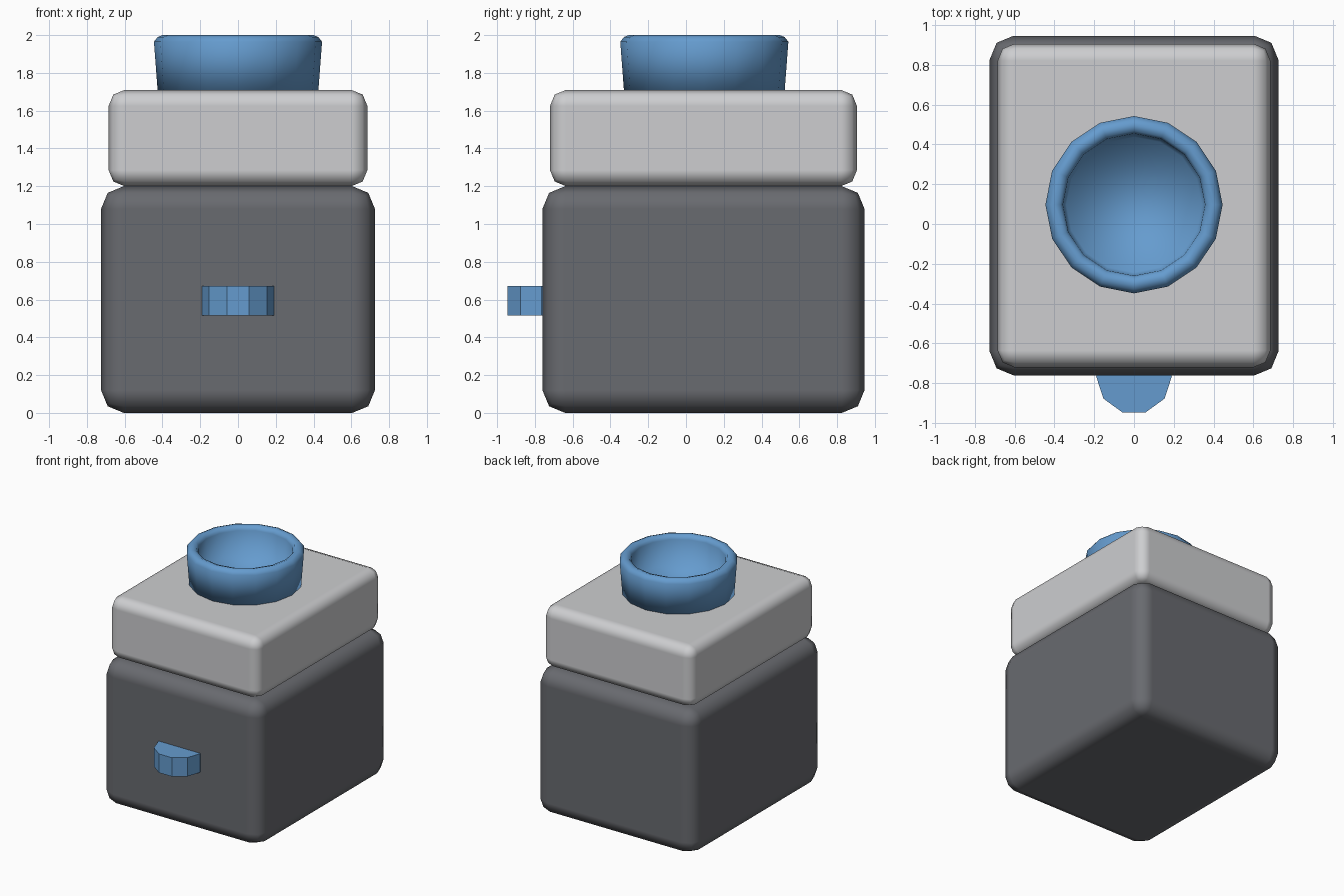
import bpy, bmesh, math
from mathutils import Matrix

cube = bpy.data.objects.get("Cube")
if cube:
    bpy.data.objects.remove(cube, do_unlink=True)


def material(name, rgb):
    m = bpy.data.materials.new(name)
    m.use_nodes = True
    m.diffuse_color = (*rgb, 1)
    m.node_tree.nodes["Principled BSDF"].inputs["Base Color"].default_value = (*rgb, 1)
    return m


dark_grey = material("dark grey", (0.14, 0.145, 0.16))
light_grey = material("light grey", (0.61, 0.615, 0.63))
blue = material("blue", (0.13, 0.33, 0.62))


def add_object(name, bm, mat, smooth):
    bmesh.ops.recalc_face_normals(bm, faces=bm.faces[:])
    for f in bm.faces:
        f.smooth = smooth
    mesh = bpy.data.meshes.new(name)
    bm.to_mesh(mesh)
    bm.free()
    mesh.materials.append(mat)
    obj = bpy.data.objects.new(name, mesh)
    bpy.context.collection.objects.link(obj)
    return obj


def rounded_box(name, low, high, radius, mat):
    bm = bmesh.new()
    size = [h - l for l, h in zip(low, high)]
    mid = [(l + h) / 2 for l, h in zip(low, high)]
    bmesh.ops.create_cube(bm, size=1, matrix=Matrix.Translation(mid) @ Matrix.Diagonal((*size, 1)))
    obj = add_object(name, bm, mat, True)
    bevel = obj.modifiers.new("rounded edges", "BEVEL")
    bevel.width = radius
    bevel.segments = 2
    bevel.harden_normals = True
    return obj


# Two stacked rounded housings
rounded_box("lower_body", (-0.725, -0.76, 0), (0.725, 0.945, 1.2), 0.12, dark_grey)
rounded_box("upper_body", (-0.685, -0.72, 1.2), (0.685, 0.905, 1.71), 0.085, light_grey)

# Cup on top, turned from a closed profile (radius, height)
SIDES = 16
profile = [(0.425, 1.7), (0.445, 1.965), (0.425, 1.99), (0.4, 2.0),
           (0.37, 1.99), (0.357, 1.965), (0.34, 1.76)]
bm = bmesh.new()
rings = []
for r, z in profile:
    angles = [math.tau * i / SIDES for i in range(SIDES)]
    rings.append([bm.verts.new((r * math.cos(a), 0.097 + r * math.sin(a), z)) for a in angles])
for a, b in zip(rings, rings[1:]):
    for i in range(SIDES):
        j = (i + 1) % SIDES
        bm.faces.new((a[i], a[j], b[j], b[i]))
bm.faces.new(rings[0])
bm.faces.new(rings[-1])
add_object("cup", bm, blue, True)

# Ten-sided knob half sunk into the front
bm = bmesh.new()
bmesh.ops.create_cone(bm, cap_ends=True, segments=10, radius1=0.19, radius2=0.19, depth=0.155,
                      matrix=Matrix.Translation((0, -0.765, 0.593)) @ Matrix.Rotation(math.pi / 2, 4, "Z"))
add_object("front_knob", bm, blue, False)
